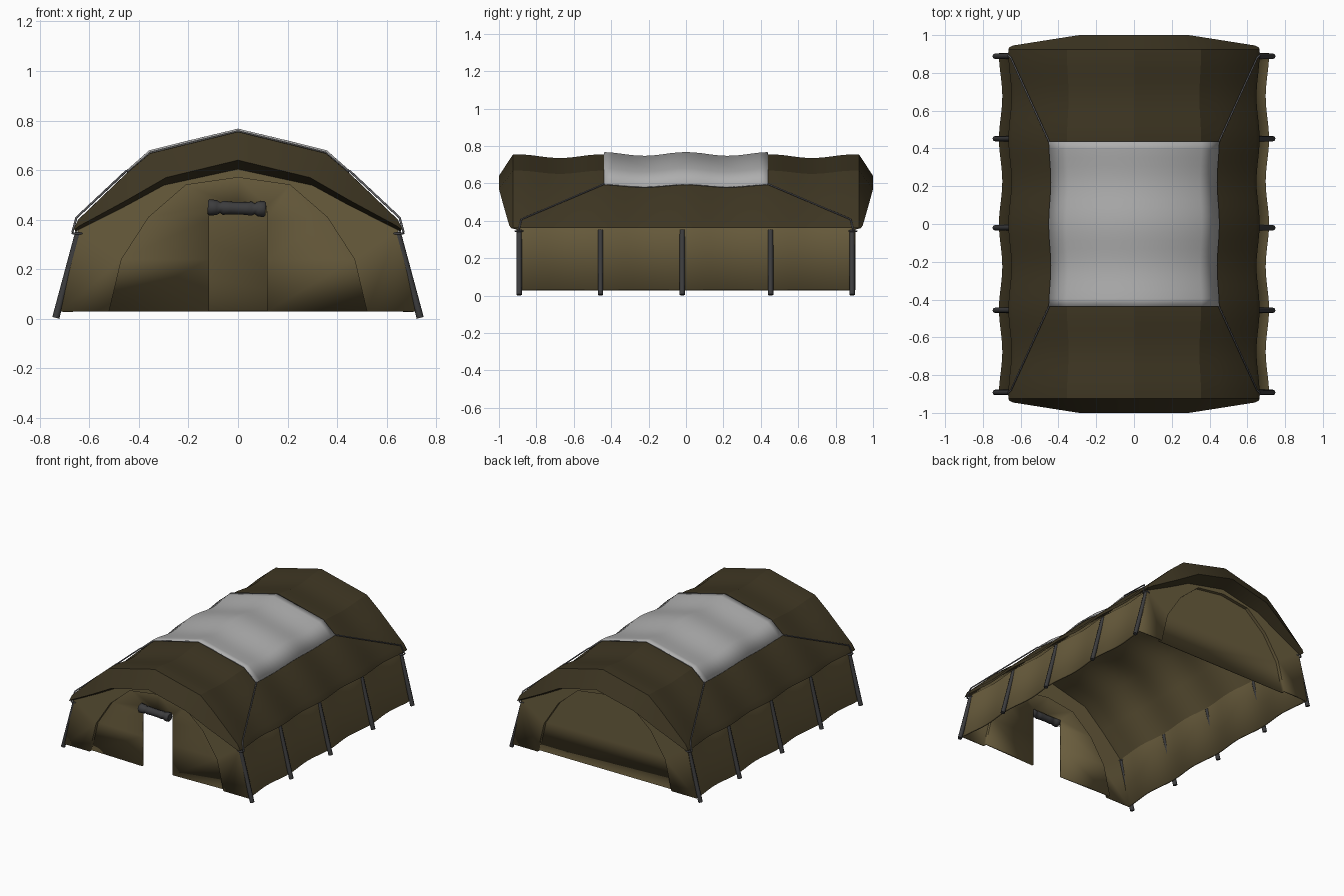
import bpy, bmesh, math

if "Cube" in bpy.data.objects:
    bpy.data.objects.remove(bpy.data.objects["Cube"])

def material(name, rgb):
    m = bpy.data.materials.new(name)
    m.diffuse_color = (*rgb, 1)
    m.use_nodes = True
    m.node_tree.nodes["Principled BSDF"].inputs["Base Color"].default_value = m.diffuse_color
    return m

TAN = material("tan_canvas", (0.14, 0.107, 0.046))
DARK = material("dark_canvas", (0.047, 0.036, 0.016))
POLE = material("dark_metal", (0.045, 0.045, 0.047))
GREY = material("grey_sheet", (0.42, 0.42, 0.42))
ROPE = material("grey_rope", (0.12, 0.12, 0.13))

def mirror(half):
    """Left half profile (bottom to ridge) -> full open arch."""
    return half + [(-p[0],) + tuple(p[1:]) for p in half[-2::-1]]

def sag(x, y, z):
    """Cloth dips between the frames."""
    s = math.sin(math.pi * y / 0.45) ** 2
    k = min(1, max(0, (z - 0.36) / 0.35))
    return (x * (1 - 0.025 * s), y, z - 0.02 * s * k)

def stations(y0, y1, n):
    return [y0 + (y1 - y0) * i / n for i in range(n + 1)]

def at_y(profile, y):
    return [(x, y, z) for x, z in profile]

def sagged(profile, y):
    return [sag(x, y, z) for x, z in profile]

def loft(bm, rings):
    rows = [[bm.verts.new(p) for p in r] for r in rings]
    for a, b in zip(rows, rows[1:]):
        for i in range(len(a) - 1):
            bm.faces.new((a[i], a[i + 1], b[i + 1], b[i]))
    return rows

def finish(bm, name, mat, thickness=0, angle=30):
    bmesh.ops.remove_doubles(bm, verts=bm.verts, dist=0.0005)
    bmesh.ops.recalc_face_normals(bm, faces=bm.faces)
    me = bpy.data.meshes.new(name)
    bm.to_mesh(me)
    bm.free()
    ob = bpy.data.objects.new(name, me)
    bpy.context.collection.objects.link(ob)
    me.materials.append(mat)
    bpy.ops.object.select_all(action='DESELECT')
    ob.select_set(True)
    bpy.context.view_layer.objects.active = ob
    bpy.ops.object.shade_smooth_by_angle(angle=math.radians(angle))
    if thickness:
        mod = ob.modifiers.new("thickness", 'SOLIDIFY')
        mod.thickness = thickness
        mod.offset = -1
    return ob

def tube(name, points, radius, mat, scales=None, closed=False):
    cu = bpy.data.curves.new(name, 'CURVE')
    cu.dimensions = '3D'
    cu.bevel_depth = radius
    cu.bevel_resolution = 2
    cu.use_fill_caps = True
    sp = cu.splines.new('POLY')
    sp.points.add(len(points) - 1)
    sp.use_cyclic_u = closed
    for i, p in enumerate(points):
        sp.points[i].co = (*p, 1)
        sp.points[i].radius = scales[i] if scales else 1
    cu.materials.append(mat)
    ob = bpy.data.objects.new(name, cu)
    bpy.context.collection.objects.link(ob)
    return ob

# Tent body: side walls, inner ceiling, recessed arched end panels, open door
outer = mirror([(-.715, .03), (-.645, .36), (-.49, .515), (-.34, .65), (0, .735)])
inner = mirror([(-.52, .03), (-.47, .24), (-.36, .41), (-.21, .54), (0, .57)])
door = mirror([(-.118, .03), (-.118, .24), (-.118, .40), (-.115, .455), (0, .455)])
E, R = 0.905, 0.882
bm = bmesh.new()
loft(bm, [sagged(outer, y) for y in stations(-E, E, 40)])
front_outer = sagged(outer, -E)
loft(bm, [front_outer, at_y(inner, -E), at_y(inner, -R), at_y(door, -R - 0.012)])
rows = loft(bm, [sagged(outer, E), at_y(inner, E), at_y(inner, R)])
bm.faces.new(rows[-1])
finish(bm, "tent_body", TAN, 0.012)

# Roof cover with overhanging visors folded back to the end walls
roof = mirror([(-.665, .36), (-.645, .40), (-.45, .587), (-.355, .668), (0, .755)])
lip = mirror([(-.66, .935, .36), (-.64, .945, .375), (-.45, .975, .478),
              (-.29, 1.0, .57), (0, 1.0, .64)])
under = mirror([(-.655, .90, .352), (-.635, .90, .362), (-.45, .90, .455),
                (-.30, .90, .537), (0, .90, .602)])
def end(ring, s):
    return [(x, s * y, z) for x, y, z in ring]
bm = bmesh.new()
loft(bm, [end(under, -1), end(lip, -1)]
     + [sagged(roof, y) for y in stations(-.925, .925, 40)]
     + [end(lip, 1), end(under, 1)])
finish(bm, "roof_cover", DARK, angle=25)

# Grey sheet over the middle of the roof
sheet = mirror([(-.452, .597), (-.358, .680), (-.18, .724), (0, .767)])
bm = bmesh.new()
loft(bm, [sagged(sheet, y) for y in stations(-.437, .437, 20)])
finish(bm, "roof_sheet", GREY, 0.008)

# Leaning poles, corner ropes and rope rings
for s, side in ((-1, "left"), (1, "right")):
    for i, y in enumerate((-.892, -.457, -.02, .452, .888)):
        tube(f"{side}_pole_{i + 1}", [(s * .735, y, .004), (s * .642, y, .35)], .0145, POLE)
    for t, e in ((-1, "front"), (1, "back")):
        tube(f"{e}_{side}_rope", [(s * .45, t * .437, .597), (s * .652, t * .88, .408),
                                  (s * .668, t * .895, .35)], .0045, ROPE)
        ring = [(s * .648 + .02 * math.cos(a), t * .893 + .02 * math.sin(a), .345)
                for a in (k * math.pi / 6 for k in range(12))]
        tube(f"{e}_{side}_rope_ring", ring, .004, ROPE, closed=True)

# Rolled-up door flap, pinched where it is tied
xs = [-.122, -.115, -.085, -.072, -.06, -.03, .03, .055, .067, .08, .105, .112]
sc = [.85, 1.1, 1.0, .72, .95, .85, .85, .95, .72, 1.0, 1.1, .85]
tube("rolled_door", [(x, -.915, .446 - .03 * x) for x in xs], .03, POLE, sc)
